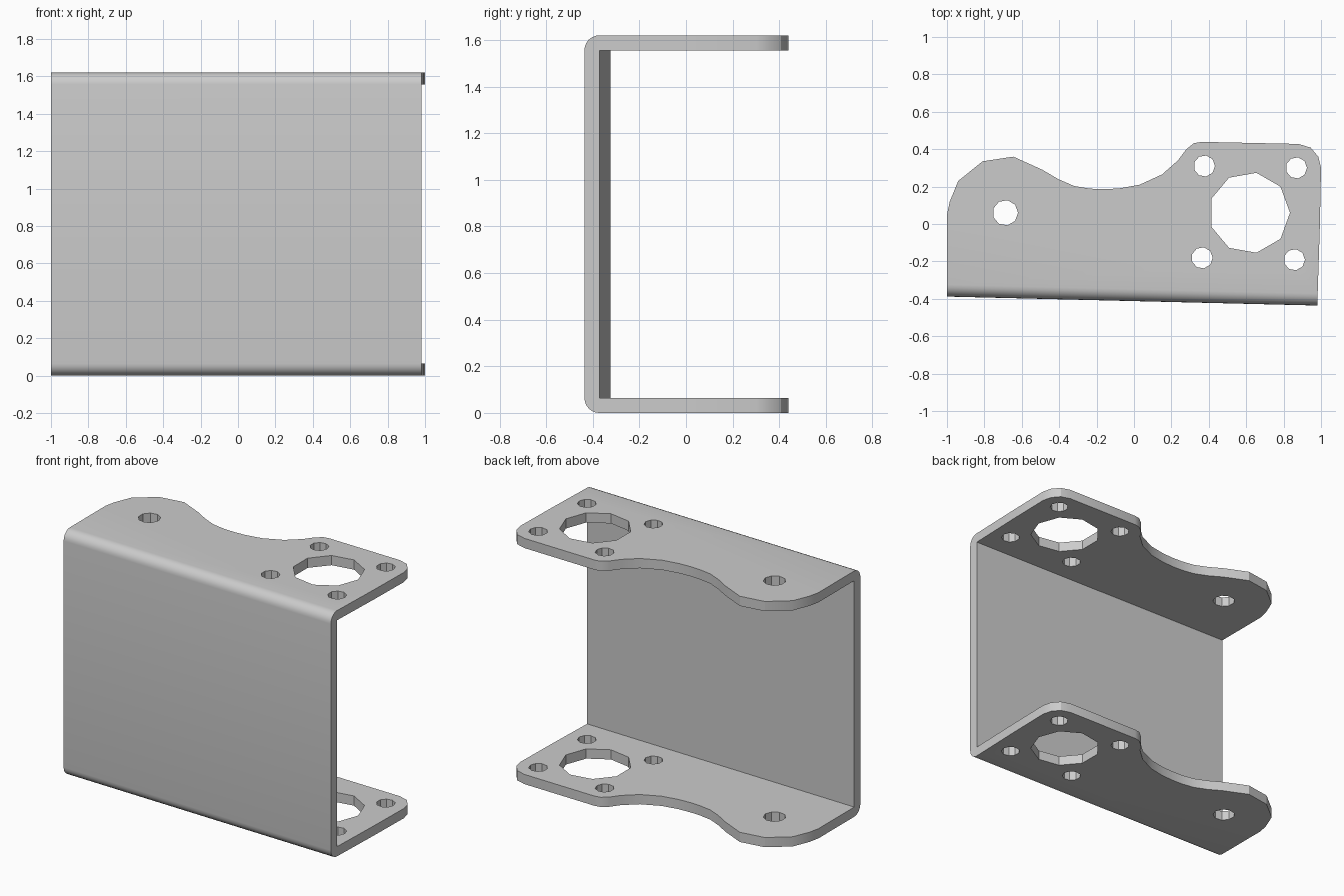
import bpy, bmesh
from math import sin, cos, pi, radians
from mathutils import Vector

if "Cube" in bpy.data.objects:
    bpy.data.objects.remove(bpy.data.objects["Cube"])

H, T = 1.62, 0.064                       # overall height, sheet thickness
FRONT = [(-1, -0.388), (0.982, -0.436)]  # slightly slanted front line
BACK = [(y[0], y[1] + T) for y in FRONT]

# Flange outline, from front right anticlockwise round to front left
OUTLINE = [BACK[1], (0.994, 0), (1, 0.3), (0.985, 0.36), (0.945, 0.408), (0.88, 0.428),
           (0.36, 0.439), (0.32, 0.432), (0.28, 0.4), (0.235, 0.34), (0.15, 0.265),
           (0.03, 0.21), (-0.08, 0.19), (-0.165, 0.186), (-0.235, 0.189), (-0.32, 0.203),
           (-0.405, 0.24), (-0.49, 0.29), (-0.645, 0.36), (-0.81, 0.335), (-0.94, 0.23),
           (-0.985, 0.12), (-1, 0.05), BACK[0]]
# Holes: x, y, radius
HOLES = [(0.617, 0.06, 0.217), (-0.688, 0.06, 0.068), (0.376, 0.31, 0.057),
         (0.868, 0.3, 0.057), (0.364, -0.181, 0.057), (0.857, -0.191, 0.057)]


def ring(x, y, r, n=9):
    return [(x + r * cos(radians(80) + 2 * pi * i / n),
             y + r * sin(radians(80) + 2 * pi * i / n)) for i in range(n)]


def add_flange(bm, z):
    """Perforated plate, left open along the bend."""
    edges = []
    for loop in [OUTLINE] + [ring(*h) for h in HOLES]:
        vs = [bm.verts.new((x, y, z)) for x, y in loop]
        edges += [bm.edges.new((vs[i - 1], vs[i])) for i in range(len(vs))]
    seam = edges[0]
    filled = bmesh.ops.triangle_fill(bm, edges=edges, use_beauty=True, normal=(0, 0, 1))
    faces = [g for g in filled["geom"] if isinstance(g, bmesh.types.BMFace)]
    mid = sum((v.co for v in seam.verts), Vector()) / 2 + Vector((0, 0, T / 2))
    out = bmesh.ops.extrude_face_region(bm, geom=faces, use_keep_orig=True)
    top = [g for g in out["geom"] if isinstance(g, bmesh.types.BMVert)]
    bmesh.ops.translate(bm, verts=top, vec=(0, 0, T))
    bm.faces.ensure_lookup_table()
    side = [f for f in bm.faces if (f.calc_center_median() - mid).length < 1e-4]
    bmesh.ops.delete(bm, geom=side, context='FACES')


def add_web(bm, n=6):
    """Upright wall with rounded outer bends, open where the flanges join."""
    arc = [(T - T * sin(a), T - T * cos(a)) for a in (i * pi / 2 / n for i in range(n + 1))]
    profile = arc + [(d, H - z) for d, z in reversed(arc)] + [(T, H - T), (T, T)]
    a, b = [[bm.verts.new((x, y + d, z)) for d, z in profile] for x, y in FRONT]
    m, k = len(profile), len(arc)
    for i in range(m):
        if i in (2 * k - 1, m - 1):      # flange joints
            continue
        j = (i + 1) % m
        bm.faces.new((a[i], a[j], b[j], b[i]))
    bm.faces.new(a)
    bm.faces.new(b[::-1])


# Folded bracket: two flanges welded to the web
bm = bmesh.new()
add_flange(bm, 0)
add_flange(bm, H - T)
add_web(bm)
bmesh.ops.remove_doubles(bm, verts=bm.verts, dist=0.0005)
bmesh.ops.recalc_face_normals(bm, faces=bm.faces)
mesh = bpy.data.meshes.new("folded_bracket")
bm.to_mesh(mesh)
bm.free()
bracket = bpy.data.objects.new("folded_bracket", mesh)
bpy.context.collection.objects.link(bracket)
bpy.context.view_layer.objects.active = bracket
bracket.select_set(True)
bpy.ops.object.shade_smooth_by_angle(angle=radians(30))
